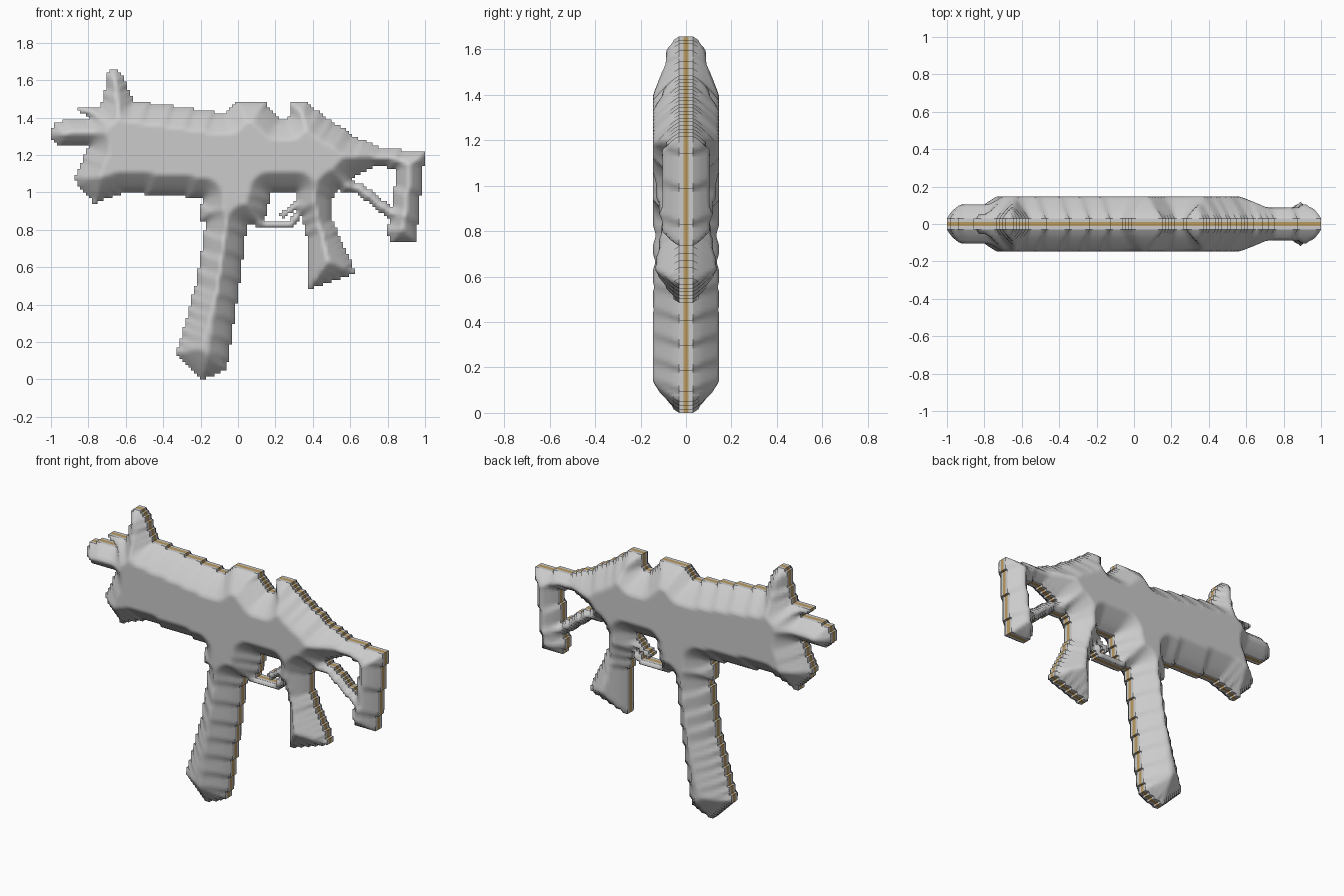
import bpy, bmesh
from mathutils import Vector
from mathutils.geometry import intersect_point_line
from mathutils.kdtree import KDTree

if "Cube" in bpy.data.objects:
    bpy.data.objects.remove(bpy.data.objects["Cube"])

STEP = 2 / 128        # size of one stair step of the outline
EDGE, TOP, RAMP = 0.03, 0.146, 0.11   # shell rim depth, full depth, ramp width
CORE = 0.012          # half width of the brown centre band


# Shape tests in the side plane, in hundredths of a unit
def poly(*pts):
    def test(x, z):
        hit = False
        for (x1, z1), (x2, z2) in zip(pts, pts[1:] + pts[:1]):
            if (z1 > z) != (z2 > z) and x < x1 + (z - z1) * (x2 - x1) / (z2 - z1):
                hit = not hit
        return hit
    return test


def stroke(r, *pts):
    """Round-ended bar of radius r along a path."""
    pts = [Vector(p) for p in pts]

    def test(x, z):
        p = Vector((x, z))
        for a, b in zip(pts, pts[1:]):
            t = min(1, max(0, intersect_point_line(p, a, b)[1]))
            if (a.lerp(b, t) - p).length < r:
                return True
        return False
    return test


body = poly((-77, 94), (-88, 107), (-80, 124), (-77, 141), (-72, 149), (-56, 149),
            (-5, 142), (22, 139), (54, 136), (65, 128), (65, 111), (50, 98),
            (18, 100), (14, 84), (-21, 85), (-19, 97), (-61, 100))
barrel = stroke(6.8, (-93.3, 131.5), (-75, 131.5))
spike = poly((-86, 145), (-70, 145), (-76, 136))
sight = poly((-72, 148), (-70, 164), (-66, 166), (-62, 163), (-56, 149))
top_block = poly((-7, 141), (-2, 148), (14, 149), (23, 138))
rear_block = poly((27, 136), (28, 148), (37, 148), (56, 133))
magazine = poly((-17, 86), (-22, 53), (-33, 13), (-19, 0), (-6, 5), (1, 53), (5, 86))
grip = poly((31, 100), (38, 72), (38, 48), (63, 57), (50, 86), (51, 100))
stock = poly((55, 118), (64, 129), (76, 124), (100, 121), (95, 73), (83, 73),
             (79, 78), (83, 90), (84, 112), (75, 115), (60, 107))
strut = stroke(3, (54, 104), (65, 102), (84, 87))
guard = stroke(2, (6, 85), (15, 83), (28, 82.5), (34, 91))
trigger = stroke(1.5, (32, 94), (24, 88))
PARTS = (body, barrel, spike, sight, top_block, rear_block, magazine, grip,
         stock, strut, guard, trigger)


def material(name, color):
    m = bpy.data.materials.new(name)
    m.diffuse_color = color
    m.use_nodes = True
    m.node_tree.nodes["Principled BSDF"].inputs["Base Color"].default_value = m.diffuse_color
    return m


def make(name, bm, mat=None, smooth=False, mirror=False):
    mesh = bpy.data.meshes.new(name)
    for f in bm.faces:
        f.smooth = smooth
    bm.to_mesh(mesh)
    bm.free()
    ob = bpy.data.objects.new(name, mesh)
    bpy.context.collection.objects.link(ob)
    if mat:
        mesh.materials.append(mat)
    if mirror:
        mod = ob.modifiers.new("mirror", 'MIRROR')
        mod.use_axis = (False, True, False)
        mod.use_mirror_merge = False


# Grid cells covered by the combined parts
cells = {(i, k) for i in range(-64, 64) for k in range(108)
         if any(t((i + .5) * STEP * 100, (k + .5) * STEP * 100) for t in PARTS)}


def corners(i, k):
    return [(i, k), (i + 1, k), (i + 1, k + 1), (i, k + 1)]


# Distance of each grid corner to the stepped outline drives the puffed depth
points = {c for cell in cells for c in corners(*cell)}
rim = [p for p in points
       if not all((p[0] - a, p[1] - b) in cells for a in (0, 1) for b in (0, 1))]
tree = KDTree(len(rim))
for n, (i, k) in enumerate(rim):
    tree.insert((i * STEP, 0, k * STEP), n)
tree.balance()

# Puffed shell, mirrored to the back
bm = bmesh.new()
vert = {}
for i, k in sorted(points):
    d = tree.find((i * STEP, 0, k * STEP))[2]
    depth = EDGE + (TOP - EDGE) * min(1, d / RAMP) ** 0.8
    vert[i, k] = bm.verts.new((i * STEP, -depth, k * STEP))
for c in sorted(cells):
    bm.faces.new([vert[p] for p in corners(*c)])
make("puffed_shell", bm, smooth=True, mirror=True)


# Stepped edge walls between two depths
def walls(y0, y1):
    bm = bmesh.new()
    for i, k in sorted(cells):
        c = corners(i, k)
        for n, (di, dk) in enumerate([(0, -1), (1, 0), (0, 1), (-1, 0)]):
            if (i + di, k + dk) not in cells:
                a, b = c[n], c[(n + 1) % 4]
                bm.faces.new([bm.verts.new((p[0] * STEP, y, p[1] * STEP))
                              for p, y in ((a, y0), (a, y1), (b, y1), (b, y0))])
    bmesh.ops.remove_doubles(bm, verts=bm.verts, dist=1e-5)
    return bm


make("centre_band", walls(-CORE, CORE), material("brown", (0.5, 0.33, 0.12, 1)))
make("pale_seam", walls(-EDGE, -CORE), material("white", (1, 1, 1, 1)), mirror=True)
